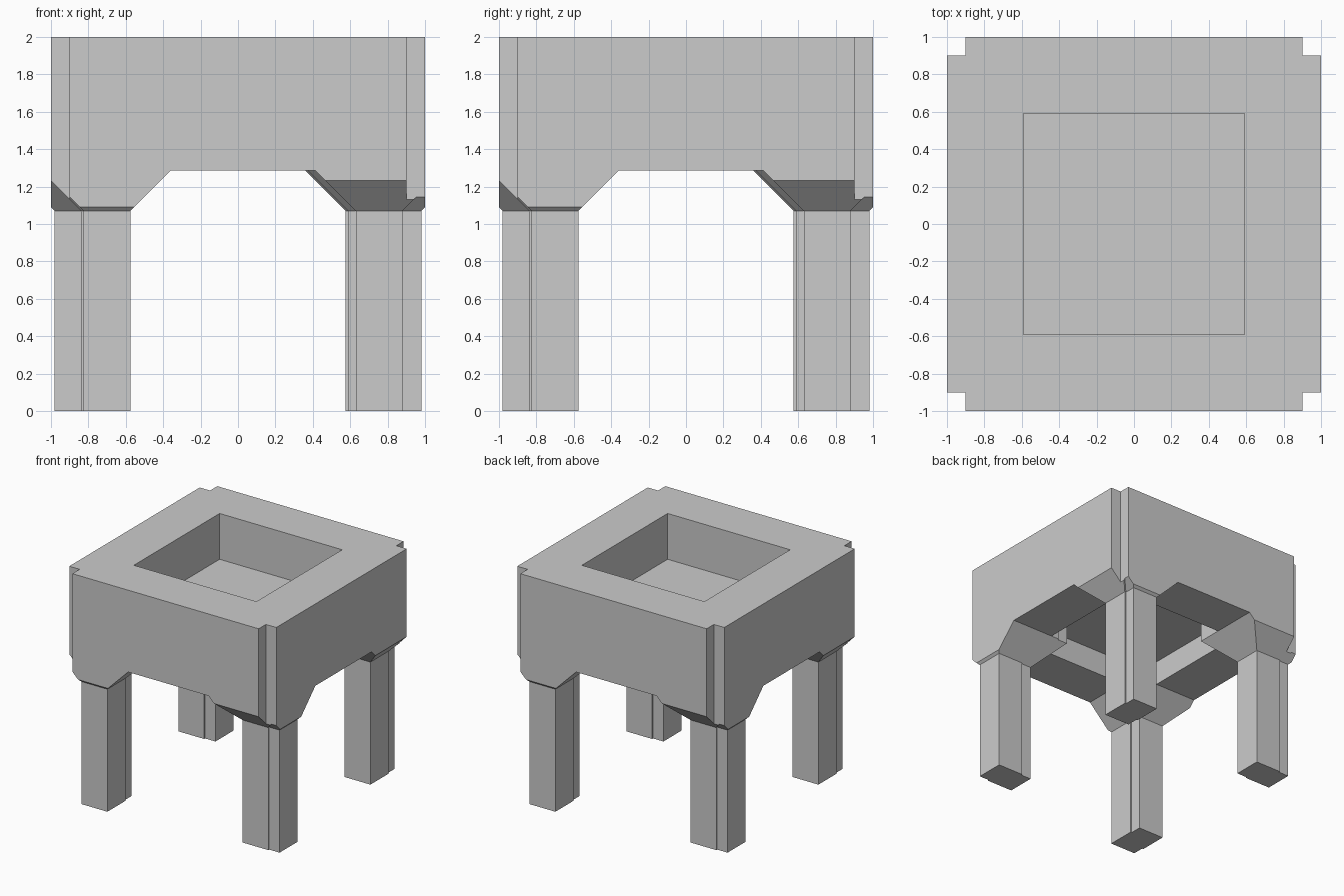
import bpy, bmesh
from math import cos, sin, pi

if "Cube" in bpy.data.objects:
    bpy.data.objects.remove(bpy.data.objects["Cube"])

LEG_TOP, RIM, FLOOR_LOW, FLOOR_TOP, TOP = 1.07, 1.285, 1.5, 1.6, 2.0
FLARE = RIM - LEG_TOP          # brackets flare at 45 degrees
HOLE = 0.592


def loft(name, sections):
    """Solid through stacked outlines: [(points, z), ...]."""
    bm = bmesh.new()
    rings = [[bm.verts.new((x, y, z)) for x, y in pts] for pts, z in sections]
    n = len(rings[0])
    for low, high in zip(rings, rings[1:]):
        for i in range(n):
            j = (i + 1) % n
            bm.faces.new((low[i], low[j], high[j], high[i]))
    bm.faces.new(rings[0][::-1])
    bm.faces.new(rings[-1])
    bmesh.ops.recalc_face_normals(bm, faces=bm.faces[:])
    mesh = bpy.data.meshes.new(name)
    bm.to_mesh(mesh)
    bm.free()
    ob = bpy.data.objects.new(name, mesh)
    bpy.context.collection.objects.link(ob)
    return ob


def rect(x0, x1, y0, y1, grow=0.0):
    x0, x1, y0, y1 = x0 - grow, x1 + grow, y0 - grow, y1 + grow
    return [(x0, y0), (x1, y0), (x1, y1), (x0, y1)]


def turn(pts, k):
    c, s = round(cos(k * pi / 2)), round(sin(k * pi / 2))
    return [(c * x - s * y, s * x + c * y) for x, y in pts]


def boolean(ob, cutter, operation):
    mod = ob.modifiers.new(operation.lower(), 'BOOLEAN')
    mod.operation, mod.solver, mod.object = operation, 'EXACT', cutter
    cutter.hide_render = True
    cutter.display_type = 'WIRE'


# Square outline with a small notch at each corner
corner = [(0.9, -1), (0.9, -0.9), (1, -0.9)]
outline = [p for k in range(4) for p in turn(corner, k)]

# Body: notched block with a well on top and a recess underneath
body = loft("body", [(outline, RIM), (outline, TOP)])
square = rect(-HOLE, HOLE, -HOLE, HOLE)
boolean(body, loft("well_cutter", [(square, FLOOR_TOP), (square, TOP + 0.2)]), 'DIFFERENCE')
boolean(body, loft("recess_cutter", [(square, RIM - 0.2), (square, FLOOR_LOW)]), 'DIFFERENCE')

# Envelope that trims the flared brackets flush with the body
envelope = loft("bracket_envelope", [(outline, 0.9), (outline, 1.6)])

# Each leg is a pair of square posts slightly offset from each other
posts = [(0.63, 0.88, -0.838, -0.588), (0.73, 0.98, -0.826, -0.576)]
leg_outline = [(0.63, -0.838), (0.88, -0.838), (0.88, -0.826), (0.98, -0.826),
               (0.98, -0.576), (0.73, -0.576), (0.73, -0.588), (0.63, -0.588)]
names = ["front_right", "back_right", "back_left", "front_left"]

for k, side in enumerate(names):
    # Leg
    pts = turn(leg_outline, k)
    loft(side + "_leg", [(pts, 0), (pts, LEG_TOP)])
    for i, (x0, x1, y0, y1) in enumerate(posts):
        # Flared bracket between leg and body
        bracket = loft(f"{side}_bracket_{i + 1}",
                       [(turn(rect(x0, x1, y0, y1), k), LEG_TOP),
                        (turn(rect(x0, x1, y0, y1, FLARE), k), RIM)])
        boolean(bracket, envelope, 'INTERSECT')
        # Inner block above the bracket, inside the recess
        block = turn(rect(x0 - FLARE, 0.7, -0.7, y1 + FLARE), k)
        loft(f"{side}_inner_block_{i + 1}", [(block, RIM), (block, FLOOR_LOW + 0.02)])
